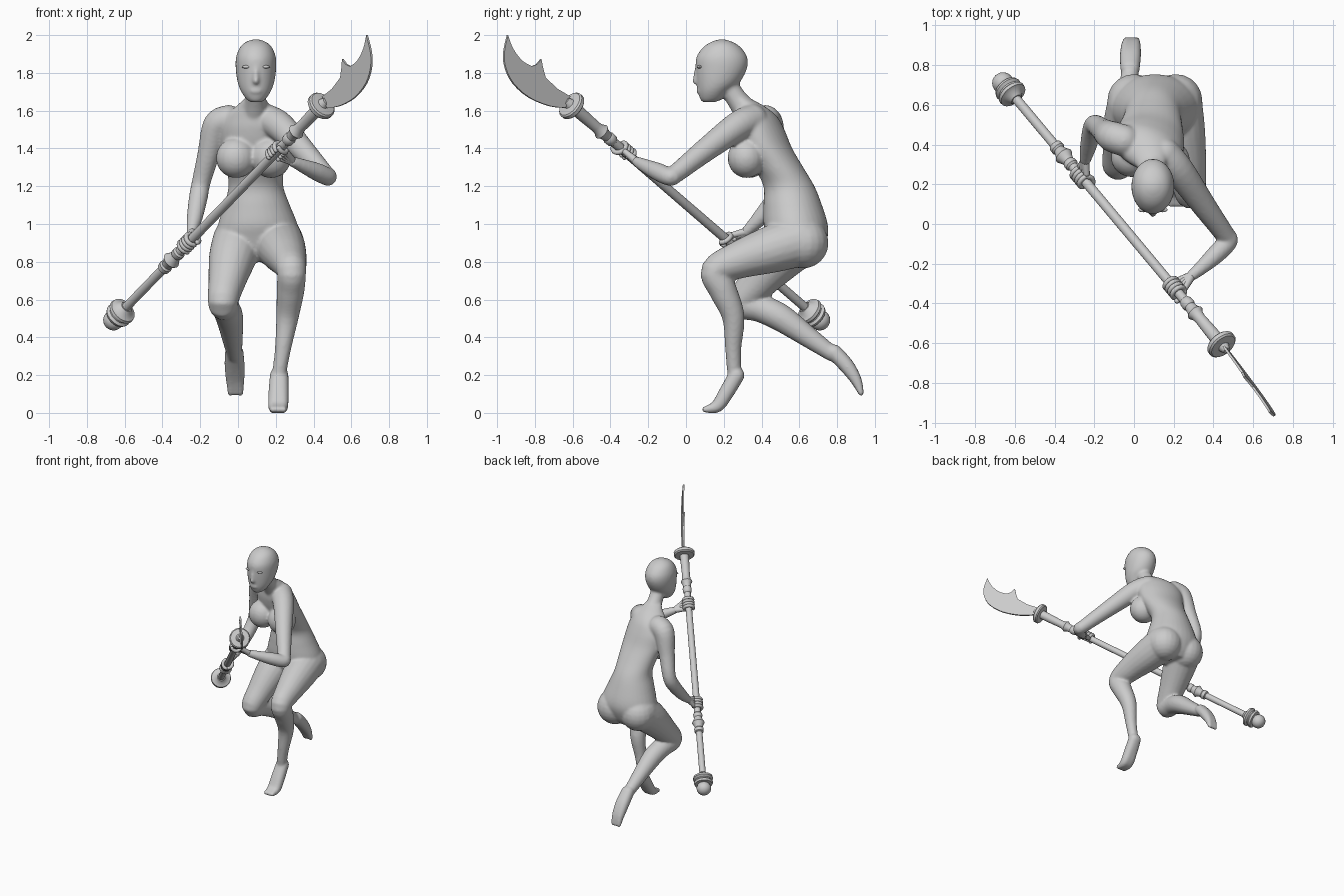
import bpy, bmesh
from math import sin, cos, tau, radians
from mathutils import Vector, Matrix


def spline(pts, n=5):
    """Catmull-Rom interpolation of equal-length tuples."""
    out = []
    p = [pts[0]] + list(pts) + [pts[-1]]
    for i in range(1, len(p) - 2):
        for k in range(n):
            t = k / n
            out.append(tuple(0.5 * (2 * b + (c - a) * t + (2 * a - 5 * b + 4 * c - d) * t * t
                                    + (3 * b - a - 3 * c + d) * t ** 3)
                             for a, b, c, d in zip(*p[i - 1:i + 3])))
    return out + [tuple(pts[-1])]


def skin(bm, rings):
    """Closed tube through a list of rings of points."""
    vs = [[bm.verts.new(p) for p in r] for r in rings]
    n = len(vs[0])
    for a, b in zip(vs, vs[1:]):
        for i in range(n):
            bm.faces.new((a[i], a[(i + 1) % n], b[(i + 1) % n], b[i]))
    bm.faces.new(vs[0][::-1])
    bm.faces.new(vs[-1])


def ball(bm, c, s):
    m = Matrix.Translation(c) @ Matrix.Diagonal((*s, 1))
    bmesh.ops.create_uvsphere(bm, u_segments=20, v_segments=12, radius=1, matrix=m)


def tube(bm, pts, ref=(1, 0, 0), sides=20, smooth=True, round_ends=True):
    """Round tube through (x, y, z, radius) points."""
    q = spline(pts) if smooth else pts
    c = [Vector(p[:3]) for p in q]
    rings = []
    for i, p in enumerate(q):
        t = (c[min(i + 1, len(c) - 1)] - c[max(i - 1, 0)]).normalized()
        u = t.cross(Vector(ref)).normalized()
        v = t.cross(u)
        rings.append([c[i] + p[3] * (cos(tau * k / sides) * u + sin(tau * k / sides) * v)
                      for k in range(sides)])
    skin(bm, rings)
    if round_ends:
        for p in (pts[0], pts[-1]):
            ball(bm, p[:3], [p[3]] * 3)


def sections(bm, pts):
    """Level ellipses: (z, x centre, y front, y back, half width, twist degrees)."""
    rings = []
    for z, x, yf, yb, w, tw in spline(pts):
        m = Matrix.Rotation(radians(tw), 3, 'Z')
        rings.append([Vector((x, (yf + yb) / 2, z)) +
                      m @ Vector((w * cos(tau * k / 32), (yb - yf) / 2 * sin(tau * k / 32), 0))
                      for k in range(32)])
    skin(bm, rings)


def finish(bm, name, angle=None):
    bmesh.ops.recalc_face_normals(bm, faces=bm.faces)
    me = bpy.data.meshes.new(name)
    bm.to_mesh(me)
    bm.free()
    ob = bpy.data.objects.new(name, me)
    bpy.context.collection.objects.link(ob)
    bpy.ops.object.select_all(action='DESELECT')
    ob.select_set(True)
    bpy.context.view_layer.objects.active = ob
    if angle:
        bpy.ops.object.shade_smooth_by_angle(angle=radians(angle))
    else:
        bpy.ops.object.shade_smooth()
    return ob


# polearm axis: pommel to guard
P0 = Vector((-0.66, 0.71, 0.49))
P1 = Vector((0.44, -0.605, 1.625))
AX = (P1 - P0).normalized()
LEN = (P1 - P0).length

# body: overlapping solids fused by a voxel remesh
bm = bmesh.new()
sections(bm, [  # torso
    (.80, .10, .50, .68, .09, 0), (.85, .10, .46, .72, .17, 0), (.93, .105, .43, .75, .222, 0),
    (1.0, .105, .41, .75, .21, 0), (1.1, .10, .41, .72, .175, -2), (1.2, .095, .41, .68, .145, -5),
    (1.3, .09, .36, .62, .155, -9), (1.4, .08, .30, .56, .175, -13), (1.5, .07, .275, .515, .18, -17),
    (1.57, .07, .27, .475, .155, -18), (1.62, .08, .26, .42, .095, -12), (1.66, .09, .235, .35, .06, 0)])
sections(bm, [  # head
    (1.645, .095, .09, .15, .03, 0), (1.66, .095, .075, .19, .05, 0), (1.70, .095, .064, .23, .078, 0),
    (1.75, .095, .057, .285, .097, 0), (1.82, .095, .052, .322, .107, 0), (1.88, .095, .054, .325, .106, 0),
    (1.93, .095, .085, .295, .088, 0), (1.96, .095, .125, .255, .06, 0), (1.977, .095, .17, .21, .02, 0)])
tube(bm, [(.09, .34, 1.57, .075), (.093, .27, 1.66, .056), (.095, .21, 1.75, .056)])  # neck
tube(bm, [(.095, .056, 1.83, .009), (.095, .05, 1.78, .013), (.095, .05, 1.755, .017)])  # nose
ball(bm, (.095, .066, 1.703), (.03, .012, .012))  # lips
ball(bm, (.095, .10, 1.663), (.028, .025, .02))  # chin
for x, y in ((-.01, .335), (.175, .32)):  # breasts
    ball(bm, (x, y, 1.35), (.107, .1, .107))
for x in (.0, .21):  # buttocks
    ball(bm, (x, .62, .9), (.135, .135, .135))

# arms: shoulder, elbow, wrist
tube(bm, [(-.05, .42, 1.55, .08), (-.11, .44, 1.52, .078), (-.155, .47, 1.37, .06),
          (-.195, .50, 1.22, .05), (-.21, .475, 1.14, .05), (-.23, .39, 1.03, .042), (-.245, .32, .96, .028)])
tube(bm, [(.15, .35, 1.55, .085), (.225, .27, 1.515, .078), (.35, .095, 1.385, .062),
          (.455, -.05, 1.27, .05), (.475, -.085, 1.25, .048), (.42, -.145, 1.275, .048),
          (.35, -.21, 1.305, .038), (.29, -.26, 1.33, .028)])
# forward leg
tube(bm, [(.21, .60, .91, .135), (.235, .45, .865, .125), (.265, .28, .81, .10), (.283, .155, .75, .078),
          (.278, .195, .65, .074), (.262, .25, .51, .06), (.238, .25, .34, .043), (.22, .255, .22, .038)])
# trailing leg
tube(bm, [(.0, .60, .91, .135), (-.03, .50, .82, .125), (-.06, .38, .69, .098), (-.08, .30, .585, .08),
          (-.065, .39, .555, .074), (-.045, .50, .505, .073), (-.03, .65, .40, .056), (-.02, .77, .315, .042)])
# feet: side-by-side strips give the width
for o in (-.02, 0, .02):
    tube(bm, [(.218 + o * .4, .268, .20, .042), (.215 + o * .7, .215, .11, .04),
              (.213 + o, .165, .036, .034), (.213 + o * 1.4, .10, .018, .017)])
    tube(bm, [(-.02 + o * .4, .785, .32, .042), (-.018 + o * .7, .85, .25, .04),
              (-.015 + o, .90, .175, .03), (-.013 + o * 1.3, .927, .105, .016)])
body = finish(bm, "body")
rm = body.modifiers.new("fuse", 'REMESH')
rm.mode = 'VOXEL'
rm.voxel_size = .009
rm.use_smooth_shade = True
sm = body.modifiers.new("soften", 'SMOOTH')
sm.factor = .5
sm.iterations = 8
for m in (rm.name, sm.name):
    bpy.ops.object.modifier_apply(modifier=m)

# eyes
bm = bmesh.new()
for s in (-1, 1):
    ball(bm, (.095 + s * .048, .072, 1.832), (.026, .013, .009))
finish(bm, "eyes")

# hands gripping the shaft: palm, four curled fingers, thumb
for name, wrist, d in (("lower_hand", Vector((-.245, .32, .96)), .36),
                       ("upper_hand", Vector((.29, -.26, 1.33)), .785)):
    bm = bmesh.new()
    c = P0 + AX * LEN * d
    u = wrist - c
    u = (u - AX * u.dot(AX)).normalized()
    v = AX.cross(u)

    def arc(off, a0, a1, r, slant=0):
        pts = []
        for k in range(7):
            a = a0 + (a1 - a0) * k / 6
            p = c + AX * (off + slant * k / 6) + .035 * (cos(a) * u + sin(a) * v)
            pts.append((*p, r))
        tube(bm, pts, ref=AX, sides=10)

    for i in range(4):
        off = (i - 1.5) * .023
        arc(off, -.3, 3.9, .0125)
        tube(bm, [(*wrist, .022), (*(c + AX * off + u * .036), .015)], ref=v, sides=12)
    arc(.04, -.2, -2.3, .013, .02)
    finish(bm, name)


# shaft with collars, pommel and guard, turned along the axis
def lathe(name, prof, angle=35):
    bm = bmesh.new()
    rings_ref = AX.orthogonal().normalized()
    side = AX.cross(rings_ref)
    skin(bm, [[P0 + AX * d + r * (cos(tau * k / 24) * rings_ref + sin(tau * k / 24) * side)
               for k in range(24)] for d, r in prof])
    return finish(bm, name, angle)


lathe("shaft", [(.0, .024), (.49, .024), (.495, .034), (.52, .036), (.53, .028), (.55, .034), (.575, .047),
                (.60, .034), (.62, .028), (.63, .034), (.65, .034), (.66, .025), (1.71, .024), (1.72, .032),
                (1.75, .034), (1.76, .028), (1.79, .032), (1.81, .043), (1.83, .032), (1.86, .029),
                (1.95, .032), (2.06, .034)])
lathe("pommel", [(.052 * -cos(a * .2618), .054 * sin(a * .2618) + .0005) for a in range(11)])
lathe("pommel_ring", [(.035, .05), (.035, .066), (.05, .072), (.062, .06), (.07, .06), (.082, .075),
                      (.098, .072), (.105, .05), (.13, .03)])
lathe("guard", [(LEN - .022, .03), (LEN - .018, .07), (LEN - .01, .078), (LEN + .01, .078),
                (LEN + .018, .07), (LEN + .022, .03), (LEN + .05, .018)])

# blade: flat hooked outline in the upright plane of the shaft
edge = spline([(.475, 1.615), (.54, 1.625), (.62, 1.67), (.68, 1.745), (.706, 1.83), (.705, 1.91), (.683, 2.0)], 3)
back = spline([(.683, 2.0), (.668, 1.93), (.635, 1.865), (.597, 1.835)], 3)[1:]
spike = [(.575, 1.845), (.555, 1.873), (.552, 1.83), (.545, 1.775), (.50, 1.715), (.45, 1.675)]
outline = edge + back + spike
bm = bmesh.new()
n = Vector((1.28, 1, .1)).normalized() * .006
pts = [Vector((x, -.625 - 1.28 * (x - .46) - .1 * (z - 1.65), z)) for x, z in outline]
skin(bm, [[p - n for p in pts], [p + n for p in pts]])
finish(bm, "blade", 30)
